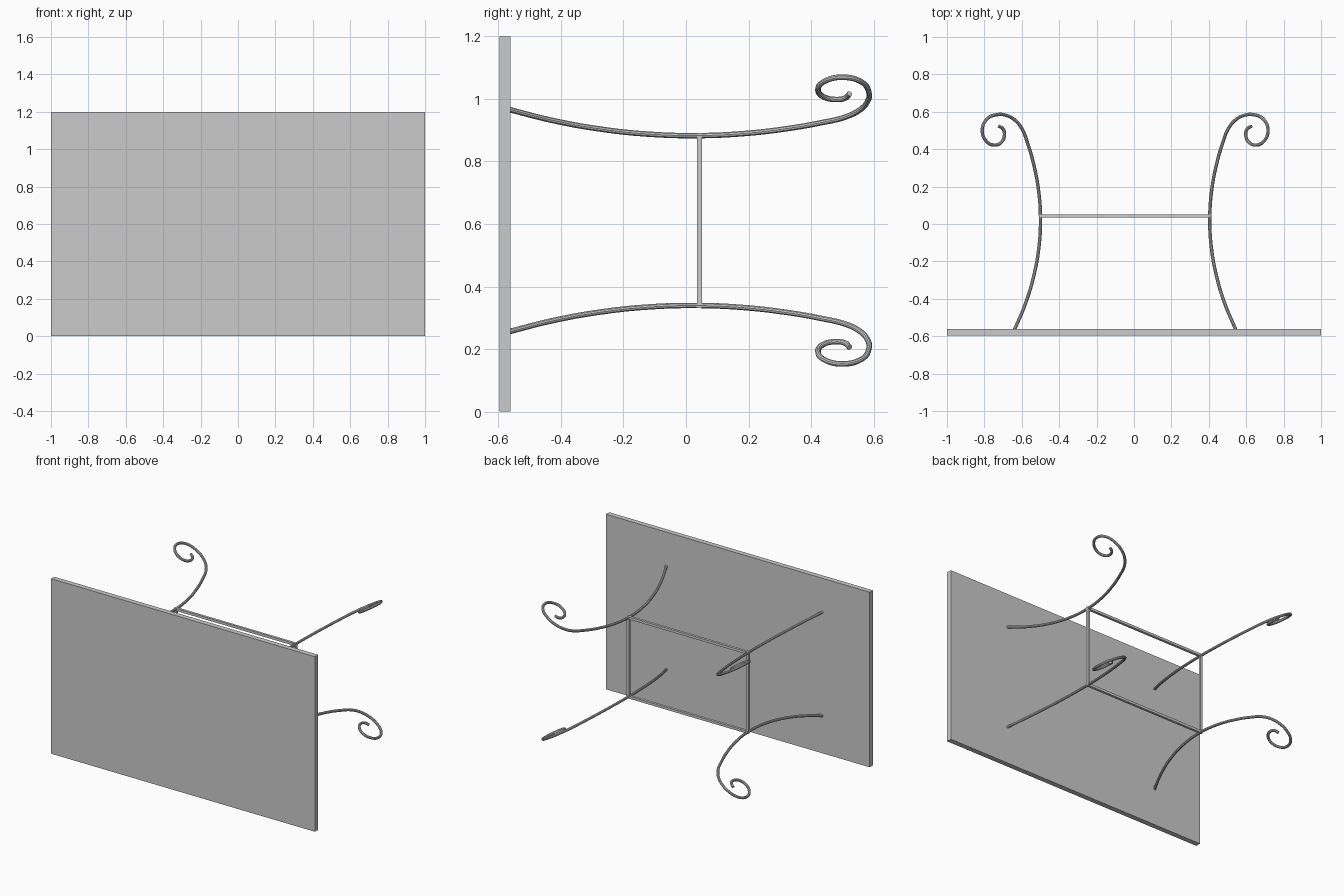
import bpy

if "Cube" in bpy.data.objects:
    bpy.data.objects.remove(bpy.data.objects["Cube"])

CX, CZ, SLOPE = -0.0475, 0.611, 0.6   # leg axis and diagonal slope of the leg planes
BAR_Y, BAR_U, T = 0.043, 0.4525, 0.017


def box(name, lo, hi):
    bpy.ops.mesh.primitive_cube_add(size=1, location=[(a + b) / 2 for a, b in zip(lo, hi)])
    ob = bpy.context.object
    ob.name = name
    ob.scale = [b - a for a, b in zip(lo, hi)]
    bpy.ops.object.transform_apply(location=False, rotation=False, scale=True)
    return ob


# Leg centreline as (outward distance along x, y): shallow bow, then a scroll
path = [(BAR_U + 0.405 * (y - 0.02) ** 2, y)
        for y in (-0.575, -0.42, -0.27, -0.12, 0.03, 0.18, 0.32, 0.43)]
path += [(0.552, 0.51), (0.592, 0.558), (0.637, 0.581), (0.682, 0.585), (0.74, 0.56),
         (0.764, 0.50), (0.743, 0.444), (0.70, 0.422), (0.661, 0.438),
         (0.645, 0.48), (0.654, 0.51), (0.676, 0.523)]


def scroll_leg(name, sx, sz):
    cu = bpy.data.curves.new(name, 'CURVE')
    cu.dimensions = '3D'
    cu.resolution_u = 6
    cu.bevel_depth = 0.009
    cu.bevel_resolution = 3
    cu.use_fill_caps = True
    sp = cu.splines.new('BEZIER')
    sp.bezier_points.add(len(path) - 1)
    for p, (u, y) in zip(sp.bezier_points, path):
        p.co = (CX + sx * u, y, CZ + sz * SLOPE * u)
        p.handle_left_type = p.handle_right_type = 'AUTO'
    ob = bpy.data.objects.new(name, cu)
    bpy.context.collection.objects.link(ob)
    bpy.ops.object.select_all(action='DESELECT')
    ob.select_set(True)
    bpy.context.view_layer.objects.active = ob
    bpy.ops.object.convert(target='MESH')
    bpy.ops.object.shade_smooth_by_angle()


# Table top standing on its edge
box("table_top", (-1, -0.596, 0), (1, -0.561, 1.2))

# Four scrolled legs
for sx, side in ((-1, "left"), (1, "right")):
    for sz, level in ((-1, "lower"), (1, "upper")):
        scroll_leg(f"{level}_{side}_leg", sx, sz)

# Rectangular stretcher frame joining the legs
h, w = T / 2, BAR_U * SLOPE
for s, level in ((-1, "lower"), (1, "upper")):
    z = CZ + s * w
    box(f"{level}_stretcher", (CX - BAR_U - h, BAR_Y - h, z - h), (CX + BAR_U + h, BAR_Y + h, z + h))
for s, side in ((-1, "left"), (1, "right")):
    x = CX + s * BAR_U
    box(f"{side}_stretcher", (x - h, BAR_Y - h, CZ - w - h), (x + h, BAR_Y + h, CZ + w + h))
